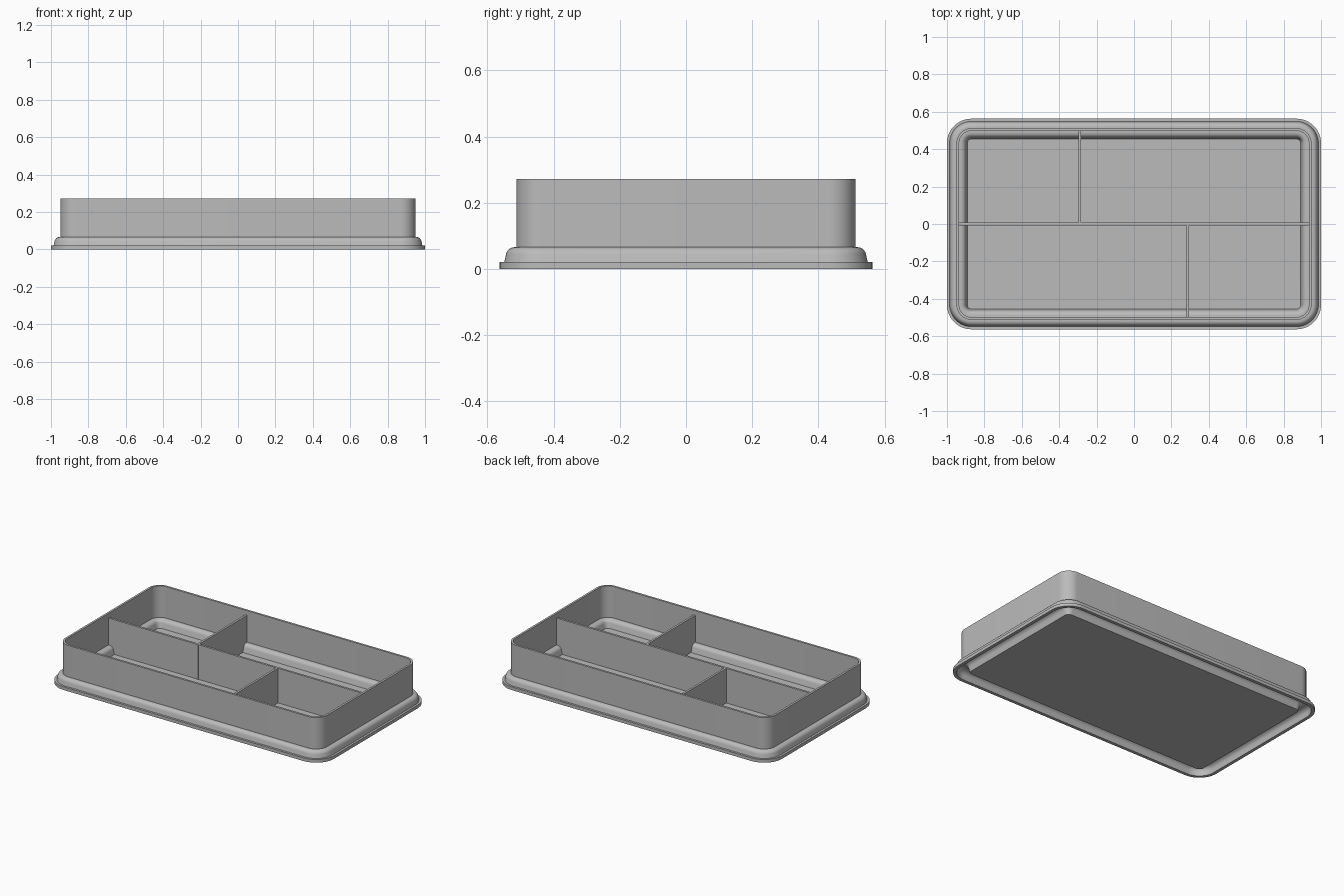
import bpy, bmesh, math

if "Cube" in bpy.data.objects:
    bpy.data.objects.remove(bpy.data.objects["Cube"], do_unlink=True)

HALF_X, HALF_Y, RADIUS = 0.949, 0.512, 0.08   # outer wall footprint
WALL, TOP = 0.014, 0.272
CORNER_STEPS = 12

grey = bpy.data.materials.new("plain grey")
grey.use_nodes = True
colour = (0.5, 0.5, 0.5, 1)
grey.diffuse_color = colour
grey.node_tree.nodes["Principled BSDF"].inputs["Base Color"].default_value = colour


def finish(name, bm):
    bmesh.ops.recalc_face_normals(bm, faces=bm.faces)
    mesh = bpy.data.meshes.new(name)
    bm.to_mesh(mesh)
    bm.free()
    mesh.materials.append(grey)
    obj = bpy.data.objects.new(name, mesh)
    bpy.context.collection.objects.link(obj)
    return obj


def rounded_ring(bm, offset, z):
    """Rounded rectangle, grown outwards from the wall by offset."""
    ring = []
    for i, (sx, sy) in enumerate([(1, 1), (-1, 1), (-1, -1), (1, -1)]):
        for k in range(CORNER_STEPS + 1):
            a = (i + k / CORNER_STEPS) * math.pi / 2
            r = RADIUS + offset
            ring.append(bm.verts.new((sx * (HALF_X - RADIUS) + r * math.cos(a),
                                      sy * (HALF_Y - RADIUS) + r * math.sin(a), z)))
    return ring


def arc(cx, cz, rx, rz, start, end, steps=6):
    angles = [math.radians(start + (end - start) * i / steps) for i in range(steps + 1)]
    return [(cx + rx * math.cos(a), cz + rz * math.sin(a)) for a in angles]


# Tray shell: foot, hollow bead, lip, upright wall, inner shoulder, floor
profile = [(-0.05, 0)]
profile += arc(-0.008, 0.025, 0.034, 0.028, 180, 0, 10)   # groove under the bead
profile += [(0.03, 0), (0.051, 0), (0.051, 0.021), (0.037, 0.021)]
profile += arc(0.006, 0.04, 0.026, 0.026, 10, 90)         # outer shoulder
profile += [(0, 0.066), (0, TOP), (-WALL, TOP), (-WALL, 0.066)]
profile += arc(-0.022, 0.04, 0.028, 0.026, 90, 170)       # inner shoulder
profile += [(-0.058, 0.015)]

bm = bmesh.new()
rings = [rounded_ring(bm, *p) for p in profile]
for a, b in zip(rings, rings[1:]):
    for i in range(len(a)):
        j = (i + 1) % len(a)
        bm.faces.new((a[i], a[j], b[j], b[i]))
bm.faces.new(rings[0])
bm.faces.new(rings[-1])
tray = finish("tray_shell", bm)
bpy.context.view_layer.objects.active = tray
tray.select_set(True)
bpy.ops.object.shade_smooth_by_angle(angle=math.radians(30))
tray.select_set(False)


# Dividers: stand on the floor and notch over the inner shoulder
def divider(name, start, end, place):
    """Upright plate whose ends given as wall positions are notched."""
    def foot(end_pos, notched):
        s = math.copysign(1, end_pos)
        if not notched:
            return [(end_pos, 0.01)]
        return [(end_pos - s * 0.04, 0.01), (end_pos - s * 0.03, 0.045), (end_pos, 0.06)]
    left, left_notch = start
    right, right_notch = end
    outline = foot(left, left_notch)[::-1] + foot(right, right_notch)
    outline += [(right, 0.242), (left, 0.242)]
    bm = bmesh.new()
    sides = [[bm.verts.new(place(u, t, z)) for u, z in outline] for t in (-0.007, 0.007)]
    for side in sides:
        bm.faces.new(side)
    for i in range(len(outline)):
        j = (i + 1) % len(outline)
        bm.faces.new((sides[0][i], sides[0][j], sides[1][j], sides[1][i]))
    finish(name, bm)


end_x, end_y = HALF_X - WALL / 2, HALF_Y - WALL / 2
divider("long_divider", (-end_x, True), (end_x, True), lambda u, t, z: (u, t, z))
divider("back_divider", (-0.01, False), (end_y, True), lambda u, t, z: (t - 0.29, u, z))
divider("front_divider", (-end_y, True), (0.005, False), lambda u, t, z: (t + 0.288, u, z))
